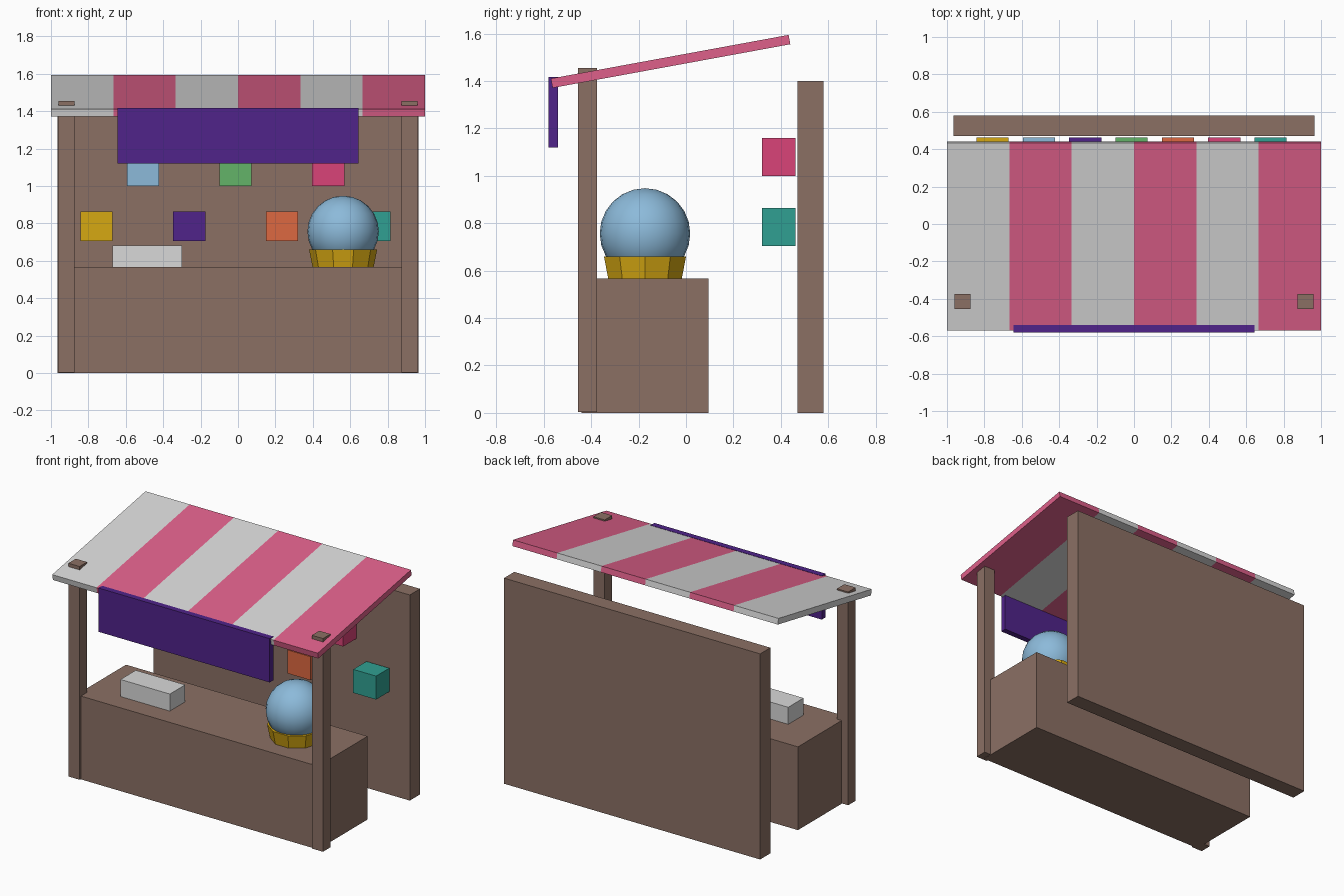
import bpy, bmesh, math
from mathutils import Matrix, Vector

default = bpy.data.objects.get("Cube")
if default:
    bpy.data.objects.remove(default, do_unlink=True)


def linear(c):
    c /= 255
    return c / 12.92 if c <= 0.04045 else ((c + 0.055) / 1.055) ** 2.4


def material(name, r, g, b):
    m = bpy.data.materials.new(name)
    col = (linear(r), linear(g), linear(b), 1)
    m.use_nodes = True
    m.diffuse_color = col
    bsdf = next(n for n in m.node_tree.nodes if n.type == 'BSDF_PRINCIPLED')
    bsdf.inputs["Base Color"].default_value = col
    return m


brown = material("wood brown", 139, 112, 100)
white = material("canvas white", 216, 216, 216)
rose = material("canvas pink", 222, 96, 138)
purple = material("purple", 80, 35, 138)
gold = material("gold", 214, 168, 18)
blue = material("light blue", 140, 186, 218)
green = material("green", 100, 180, 105)
orange = material("orange", 220, 104, 65)
pink = material("pink", 218, 67, 120)
teal = material("teal", 48, 160, 146)


def finish(name, bm, *mats):
    mesh = bpy.data.meshes.new(name)
    bm.to_mesh(mesh)
    bm.free()
    for m in mats:
        mesh.materials.append(m)
    ob = bpy.data.objects.new(name, mesh)
    bpy.context.scene.collection.objects.link(ob)
    return ob


def box(name, lo, hi, mat):
    lo, hi = Vector(lo), Vector(hi)
    bm = bmesh.new()
    bmesh.ops.create_cube(bm, size=1, matrix=Matrix.Translation((lo + hi) / 2)
                          @ Matrix.Diagonal((*(hi - lo), 1)))
    return finish(name, bm, mat)


# Stall body
box("back_wall", (-0.965, 0.47, 0), (0.965, 0.58, 1.4), brown)
box("counter", (-0.91, -0.44, 0), (0.91, 0.095, 0.567), brown)
for side, x in (("left", 0.917), ("right", -0.917)):
    box(side + "_post", (x - 0.042, -0.455, 0.003), (x + 0.042, -0.375, 1.455), brown)
box("sign_board", (-0.645, -0.58, 1.12), (0.645, -0.54, 1.418), purple)

# Sloping striped awning, cut into six equal bands
bm = bmesh.new()
bmesh.ops.create_cube(bm, size=1, matrix=Matrix.Diagonal((2, 1.02, 0.04, 1)))
for i in range(1, 6):
    bmesh.ops.bisect_plane(bm, geom=bm.verts[:] + bm.edges[:] + bm.faces[:],
                           plane_co=(-1 + i / 3, 0, 0), plane_no=(1, 0, 0))
for f in bm.faces:
    x = min(max(f.calc_center_median().x, -0.99), 0.99)
    f.material_index = int((x + 1) * 3) % 2
awning = finish("awning", bm, white, rose)
awning.location = (0, -0.065, 1.483)
awning.rotation_euler.x = math.radians(10.4)

# Floating prize cubes in a zigzag row
prizes = (gold, blue, purple, green, orange, pink, teal)
for i, mat in enumerate(prizes):
    x = (i - 3) * 0.2477 - 0.013
    z = 1.0 if i % 2 else 0.705
    box("prize_cube_%d" % (i + 1), (x - 0.086, 0.32, z), (x + 0.086, 0.462, z + 0.16), mat)

# Items on the counter
box("counter_box", (-0.672, -0.305, 0.567), (-0.3, -0.14, 0.683), white)

bm = bmesh.new()
bmesh.ops.create_cone(bm, cap_ends=True, segments=10, radius1=0.163, radius2=0.182, depth=0.093)
bmesh.ops.rotate(bm, verts=bm.verts, matrix=Matrix.Rotation(math.pi / 2, 3, 'Z'))
globe_stand = finish("globe_stand", bm, gold)
globe_stand.location = (0.562, -0.173, 0.613)

bm = bmesh.new()
bmesh.ops.create_uvsphere(bm, u_segments=24, v_segments=12, radius=0.191)
for f in bm.faces:
    f.smooth = True
globe = finish("globe", bm, blue)
globe.location = (0.562, -0.173, 0.757)
